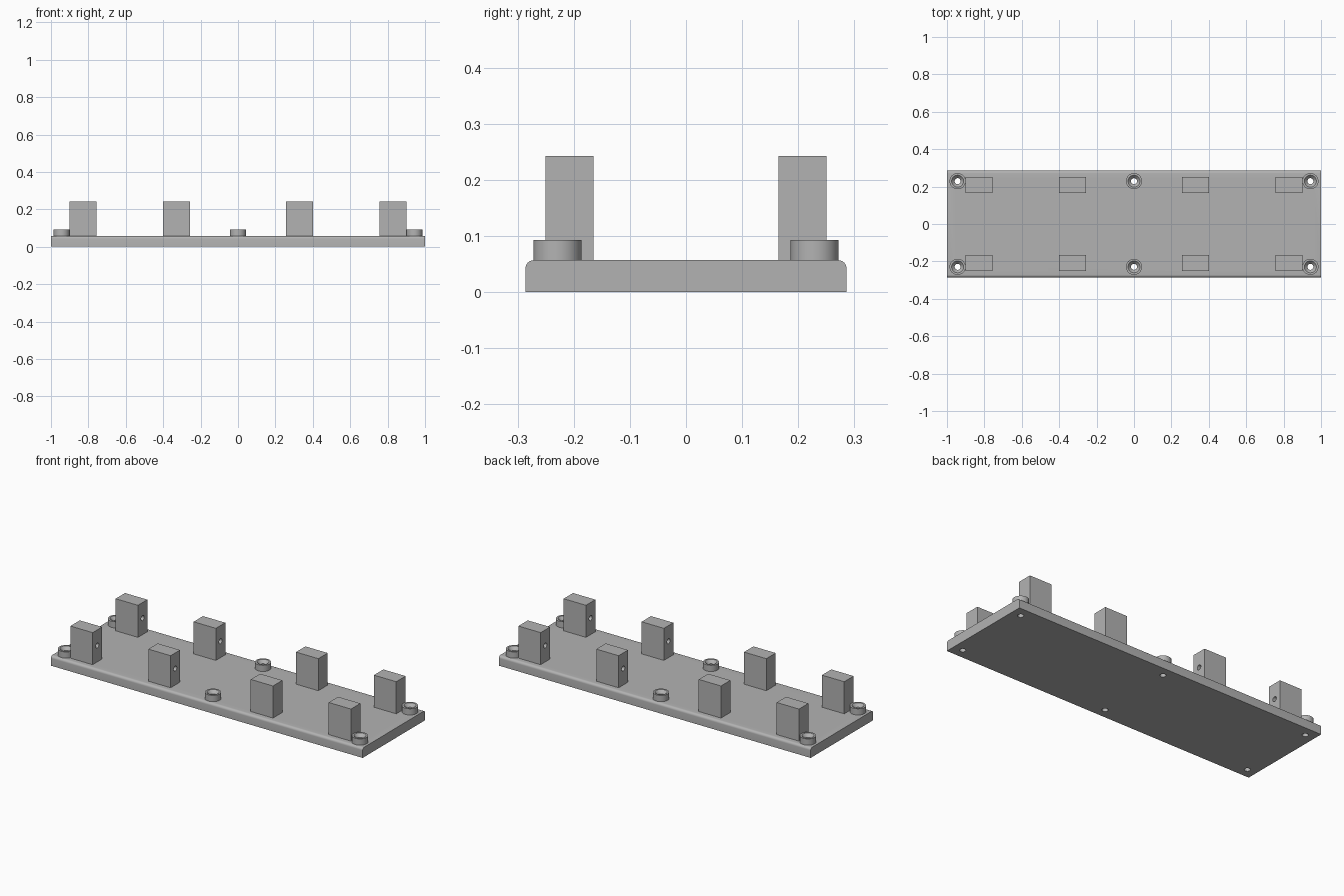
import bpy
import bmesh
from math import pi
from mathutils import Matrix, Vector

cube = bpy.data.objects.get("Cube")
if cube:
    bpy.data.objects.remove(cube, do_unlink=True)

HALF_LENGTH, HALF_WIDTH, PLATE_TOP = 1.0, 0.286, 0.057
BOSS_X, BOSS_Y, BOSS_TOP = 0.943, 0.229, 0.093
BORE = 0.016

grey = bpy.data.materials.new("plain grey")
grey.use_nodes = True
colour = (0.45, 0.45, 0.45, 1)
grey.diffuse_color = colour
grey.node_tree.nodes["Principled BSDF"].inputs["Base Color"].default_value = colour


def add_object(name, bm):
    bmesh.ops.recalc_face_normals(bm, faces=bm.faces)
    mesh = bpy.data.meshes.new(name)
    bm.to_mesh(mesh)
    bm.free()
    mesh.materials.append(grey)
    obj = bpy.data.objects.new(name, mesh)
    bpy.context.collection.objects.link(obj)
    return obj


def box(bm, low, high):
    low, high = Vector(low), Vector(high)
    matrix = Matrix.Translation((low + high) / 2) @ Matrix.Diagonal((*(high - low), 1))
    bmesh.ops.create_cube(bm, size=1, matrix=matrix)


def cylinder(bm, radius, depth, matrix):
    bmesh.ops.create_cone(bm, cap_ends=True, segments=32, radius1=radius,
                          radius2=radius, depth=depth, matrix=matrix)


def cut(obj, cutter):
    cutter.hide_render = True
    mod = obj.modifiers.new("holes", "BOOLEAN")
    mod.operation, mod.solver, mod.object = "DIFFERENCE", "EXACT", cutter
    bpy.context.view_layer.objects.active = obj
    bpy.ops.object.modifier_apply(modifier=mod.name)
    bpy.data.objects.remove(cutter, do_unlink=True)


def smooth(obj):
    bpy.ops.object.select_all(action="DESELECT")
    obj.select_set(True)
    bpy.context.view_layer.objects.active = obj
    bpy.ops.object.shade_smooth_by_angle(angle=pi / 6)


# Base plate with rounded long top edges
bm = bmesh.new()
box(bm, (-HALF_LENGTH, -HALF_WIDTH, 0), (HALF_LENGTH, HALF_WIDTH, PLATE_TOP))
long_edges = [e for e in bm.edges
              if all(v.co.z > PLATE_TOP / 2 for v in e.verts)
              and abs(e.verts[0].co.x - e.verts[1].co.x) > HALF_LENGTH]
bmesh.ops.bevel(bm, geom=long_edges, offset=0.0143, segments=6,
                profile=0.5, affect="EDGES")
plate = add_object("base_plate", bm)

# Screw holes through the plate
boss_spots = [(x, y) for x in (-BOSS_X, 0, BOSS_X) for y in (-BOSS_Y, BOSS_Y)]
bm = bmesh.new()
for x, y in boss_spots:
    cylinder(bm, BORE, 0.3, Matrix.Translation((x, y, 0)))
cut(plate, add_object("screw_hole_cutter", bm))
smooth(plate)

# Raised screw bosses with countersunk tops
boss_profile = [(BORE, PLATE_TOP), (0.043, PLATE_TOP), (0.043, BOSS_TOP),
                (0.032, BOSS_TOP), (BORE, BOSS_TOP - 0.018)]
for x, y in boss_spots:
    bm = bmesh.new()
    ring = [bm.verts.new((r, 0, z)) for r, z in boss_profile]
    edges = [bm.edges.new((ring[i - 1], ring[i])) for i in range(len(ring))]
    bmesh.ops.spin(bm, geom=ring + edges, cent=(0, 0, 0), axis=(0, 0, 1),
                   angle=2 * pi, steps=32, use_merge=True)
    bmesh.ops.remove_doubles(bm, verts=bm.verts, dist=0.0001)
    boss = add_object("screw_boss", bm)
    boss.location = (x, y, 0)
    smooth(boss)

# Upright posts, each with a blind hole in the face toward the middle
for side in (-1, 1):
    for near in (0.257, 0.757):
        for row in (-1, 1):
            x, y = side * near, row * 0.2075
            bm = bmesh.new()
            ends = sorted((x, side * (near + 0.143)))
            box(bm, (ends[0], y - 0.043, PLATE_TOP), (ends[1], y + 0.043, 0.243))
            post = add_object("post", bm)
            bm = bmesh.new()
            cylinder(bm, 0.0143, 0.16, Matrix.Translation((x, y, 0.152))
                     @ Matrix.Rotation(pi / 2, 4, "Y"))
            cut(post, add_object("post_hole_cutter", bm))
            smooth(post)
